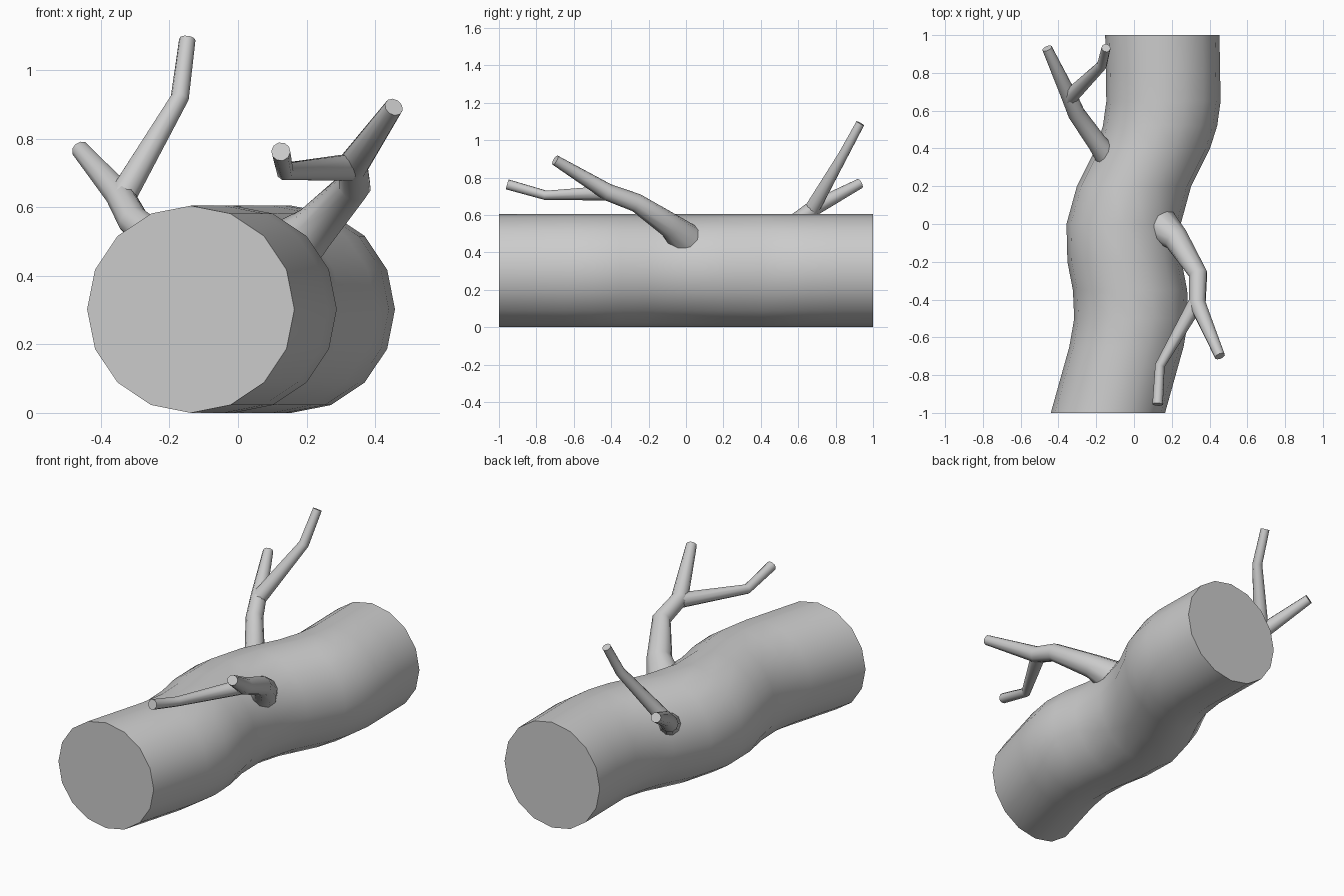
import bpy, bmesh, math
from mathutils import Vector

if "Cube" in bpy.data.objects:
    bpy.data.objects.remove(bpy.data.objects["Cube"])


def tube(name, pts, sides, fixed_dir=None):
    """Sweep a round section along (x, y, z, radius) points and cap both ends."""
    P = [Vector(p[:3]) for p in pts]
    seg = [(b - a).normalized() for a, b in zip(P, P[1:])]
    tang = [seg[0]] + [(a + b).normalized() for a, b in zip(seg, seg[1:])] + [seg[-1]]
    if fixed_dir:
        tang = [Vector(fixed_dir)] * len(P)
    side = tang[0].cross(Vector((0, 0, 1))).normalized()
    bm = bmesh.new()
    rings = []
    for i, (p, t) in enumerate(zip(P, tang)):
        if i:
            side = tang[i - 1].rotation_difference(t) @ side
        side = (side - t * side.dot(t)).normalized()
        up = side.cross(t)
        ring = []
        for k in range(sides):
            a = 2 * math.pi * k / sides
            ring.append(bm.verts.new(p + (side * math.cos(a) + up * math.sin(a)) * pts[i][3]))
        rings.append(ring)
    for r0, r1 in zip(rings, rings[1:]):
        for k in range(sides):
            n = (k + 1) % sides
            bm.faces.new((r0[k], r0[n], r1[n], r1[k]))
    bm.faces.new(rings[0])
    bm.faces.new(rings[-1])
    bmesh.ops.recalc_face_normals(bm, faces=bm.faces)
    me = bpy.data.meshes.new(name)
    bm.to_mesh(me)
    bm.free()
    ob = bpy.data.objects.new(name, me)
    bpy.context.collection.objects.link(ob)
    bpy.ops.object.select_all(action='DESELECT')
    ob.select_set(True)
    bpy.context.view_layer.objects.active = ob
    bpy.ops.object.shade_smooth_by_angle(angle=math.radians(50))
    return ob


# Winding log, (y, x) centre line with upright 16-sided sections
R = 0.3025
path = [(-1, -.138), (-.65, -.04), (-.5, -.014), (-.35, -.021), (-.2, -.05), (0, -.055),
        (.2, 0), (.4, .1), (.52, .138), (.65, .156), (.82, .153), (1, .15)]
tube("log", [(x, y, R, R) for y, x in path], 16, (0, 1, 0))

# Front branch with its side twig
tube("front_branch", [(.10, .03, .43, .11), (.225, -.08, .54, .068), (.34, -.265, .665, .05),
                      (.335, -.42, .722, .046), (.455, -.70, .893, .028)], 10)
tube("front_twig", [(.338, -.40, .717, .042), (.137, -.75, .705, .026),
                    (.125, -.955, .763, .028)], 10)

# Back branch with its side twig
tube("back_branch", [(-.12, .33, .41, .07), (-.195, .43, .47, .052), (-.305, .585, .56, .046),
                     (-.345, .68, .635, .042), (-.46, .93, .768, .027)], 10)
tube("back_twig", [(-.342, .67, .625, .042), (-.17, .84, .92, .027),
                   (-.148, .932, 1.09, .024)], 10)
